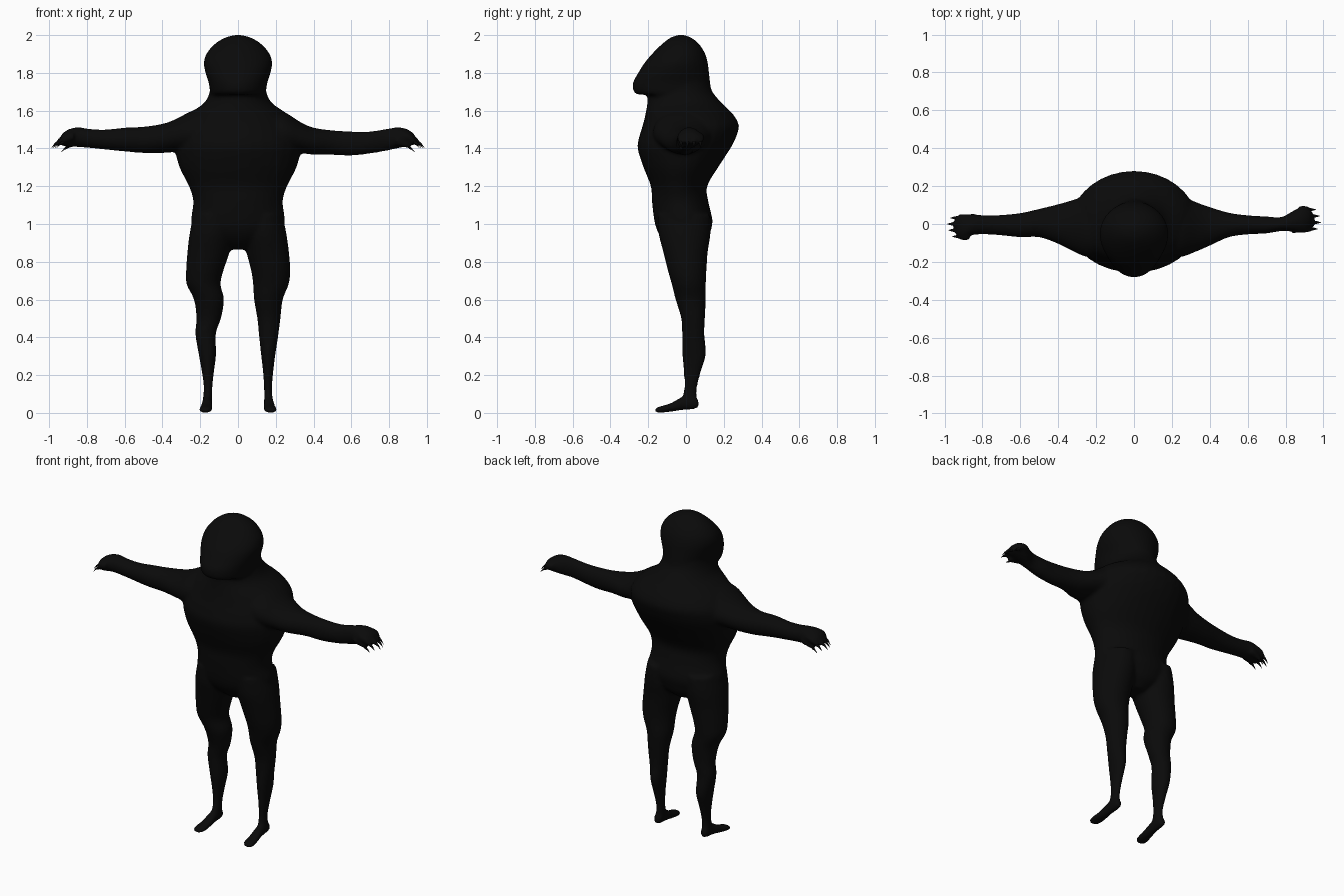
import bpy, bmesh, math
from mathutils import Vector

black = bpy.data.materials.new("matte black")
black.diffuse_color = (0.003, 0.003, 0.003, 1)


def spline(rows, steps=4):
    """Smoothly interpolate the cross-section rows (Catmull-Rom)."""
    p = [Vector(r) for r in rows]
    p = [p[0]] + p + [p[-1]]
    out = []
    for i in range(1, len(p) - 2):
        a, b, c, d = p[i - 1:i + 3]
        for k in range(steps):
            t = k / steps
            out.append(0.5 * (2 * b + (c - a) * t + (2 * a - 5 * b + 4 * c - d) * t * t
                              + (3 * b - a - 3 * c + d) * t ** 3))
    return out + [p[-1]]


def loft(bm, rows, axis, sides=32):
    """Elliptical loft; each row is (position, a min, a max, b min, b max)."""
    rings = []
    for t, a0, a1, b0, b1 in spline(rows):
        ring = []
        for k in range(sides):
            w = 2 * math.pi * k / sides
            a = (a0 + a1) / 2 + (a1 - a0) / 2 * math.cos(w)
            b = (b0 + b1) / 2 + (b1 - b0) / 2 * math.sin(w)
            ring.append(bm.verts.new({"x": (t, a, b), "y": (a, t, b), "z": (a, b, t)}[axis]))
        rings.append(ring)
    faces = [bm.faces.new(rings[0]), bm.faces.new(rings[-1])]
    for r, s in zip(rings, rings[1:]):
        for k in range(sides):
            n = (k + 1) % sides
            faces.append(bm.faces.new((r[k], r[n], s[n], s[k])))
    bmesh.ops.recalc_face_normals(bm, faces=faces)


def make(name, bm):
    me = bpy.data.meshes.new(name)
    bm.to_mesh(me)
    bm.free()
    ob = bpy.data.objects.new(name, me)
    bpy.context.collection.objects.link(ob)
    me.materials.append(black)
    for f in me.polygons:
        f.use_smooth = True
    return ob


body = bmesh.new()

# Torso: (z, half width, y front, y back)
torso = [(0.865, .05, -.06, .06), (0.91, .15, -.115, .11), (0.96, .225, -.15, .13),
         (1.02, .248, -.168, .14), (1.12, .237, -.18, .118), (1.20, .26, -.186, .112),
         (1.30, .31, -.225, .17), (1.40, .335, -.256, .235), (1.46, .335, -.248, .265),
         (1.52, .315, -.23, .28), (1.58, .265, -.215, .25), (1.64, .18, -.205, .19),
         (1.70, .15, -.20, .14), (1.76, .145, -.18, .12)]
loft(body, [(z, -w, w, f, b) for z, w, f, b in torso], "z")

# Hooded head with overhanging front
head = [(1.685, .145, -.25, .135), (1.70, .148, -.277, .135), (1.75, .156, -.28, .128),
        (1.80, .172, -.253, .122), (1.85, .181, -.222, .116), (1.90, .168, -.18, .102),
        (1.95, .127, -.13, .072), (1.985, .072, -.085, .03), (2.0, .02, -.045, -.01)]
loft(body, [(z, -w, w, f, b) for z, w, f, b in head], "z")

# Legs: (z, inner x, outer x, y front, y back), slightly different per side
leg_right = [(1.05, .03, .235, -.15, .13), (0.95, .025, .256, -.145, .13),
             (0.85, .045, .27, -.12, .115), (0.75, .07, .277, -.095, .108),
             (0.68, .08, .268, -.075, .105), (0.60, .085, .237, -.055, .105),
             (0.50, .102, .225, -.025, .10), (0.40, .112, .212, -.02, .097),
             (0.31, .122, .198, -.02, .105), (0.22, .132, .187, -.012, .08),
             (0.13, .138, .18, -.01, .058), (0.05, .138, .186, -.03, .062)]
leg_left = [(1.05, .03, .235, -.15, .13), (0.95, .025, .256, -.145, .13),
            (0.85, .045, .268, -.12, .115), (0.75, .078, .275, -.095, .108),
            (0.68, .092, .272, -.075, .105), (0.60, .074, .233, -.055, .105),
            (0.50, .09, .22, -.025, .10), (0.42, .117, .226, -.02, .097),
            (0.31, .116, .208, -.02, .105), (0.22, .127, .192, -.012, .08),
            (0.13, .136, .181, -.01, .058), (0.05, .138, .19, -.03, .062)]
loft(body, leg_right, "z")
loft(body, [(z, -b, -a, f, r) for z, a, b, f, r in leg_left], "z")

# Feet, lofted from heel to toe
foot = [(.068, .15, .178, .03, .06), (.045, .138, .186, .02, .09), (-.02, .138, .19, .014, .085),
        (-.08, .135, .20, .006, .052), (-.14, .138, .208, 0, .034), (-.165, .155, .195, .004, .022)]
loft(body, foot, "y")
loft(body, [(y, -b, -a, c, d) for y, a, b, c, d in foot], "y")

# Arms and palms: (x, y front, y back, z bottom, z top)
arm_right = [(.12, -.16, .16, 1.36, 1.63), (.24, -.175, .15, 1.37, 1.595),
             (.33, -.145, .115, 1.375, 1.54), (.40, -.115, .09, 1.367, 1.51),
             (.50, -.07, .06, 1.366, 1.496), (.60, -.055, .046, 1.362, 1.49),
             (.70, -.05, .04, 1.373, 1.49), (.78, -.037, .037, 1.386, 1.503),
             (.85, -.042, .075, 1.402, 1.512), (.90, -.042, .085, 1.412, 1.50),
             (.935, -.02, .075, 1.42, 1.475)]
arm_left = [(.12, -.16, .16, 1.36, 1.63), (.24, -.175, .15, 1.37, 1.60),
            (.33, -.14, .125, 1.38, 1.555), (.40, -.105, .105, 1.376, 1.53),
            (.50, -.07, .08, 1.376, 1.515), (.60, -.07, .058, 1.384, 1.51),
            (.70, -.06, .048, 1.394, 1.50), (.78, -.055, .046, 1.402, 1.503),
            (.85, -.058, .05, 1.408, 1.512), (.90, -.078, .045, 1.41, 1.50),
            (.935, -.065, .035, 1.415, 1.475)]
loft(body, arm_right, "x")
loft(body, [(-x, a, b, c, d) for x, a, b, c, d in arm_left], "x")

# Fingers curling downward; claws continue from their ends
claws = bmesh.new()
for side, spread in ((1, (-.026, .008, .042, .076)), (-1, (.032, 0, -.033, -.066))):
    for i, y in enumerate(spread):
        tip = (.945, .962, .955, .935)[i]
        loft(body, [(side * x, y - r, y + r, z - r, z + r) for x, z, r in
                    ((.87, 1.462, .022), (.91, 1.455, .021), (tip - .01, 1.437, .015),
                     (tip, 1.43, .009))], "x", 12)
        loft(claws, [(side * x, y - r, y + r, z - r, z + r) for x, z, r in
                     ((tip - .015, 1.436, .011), (tip + .008, 1.423, .006),
                      (tip + .025, 1.402, .001))], "x", 8)
    # Thumb, set low on the palm
    ty = spread[0]
    loft(body, [(side * x, ty - r, ty + r, z - r, z + r) for x, z, r in
                ((.84, 1.44, .025), (.88, 1.425, .019), (.915, 1.405, .011))], "x", 12)
    loft(claws, [(side * x, ty - r, ty + r, z - r, z + r) for x, z, r in
                 ((.905, 1.408, .01), (.92, 1.397, .005), (.935, 1.382, .001))], "x", 8)

# Fuse all limbs into one smooth skin
figure = make("body", body)
fuse = figure.modifiers.new("fuse", 'REMESH')
fuse.mode = 'VOXEL'
fuse.voxel_size = 0.01
fuse.use_smooth_shade = True
relax = figure.modifiers.new("relax", 'SMOOTH')
relax.factor = 0.5
relax.iterations = 6
make("claws", claws)
